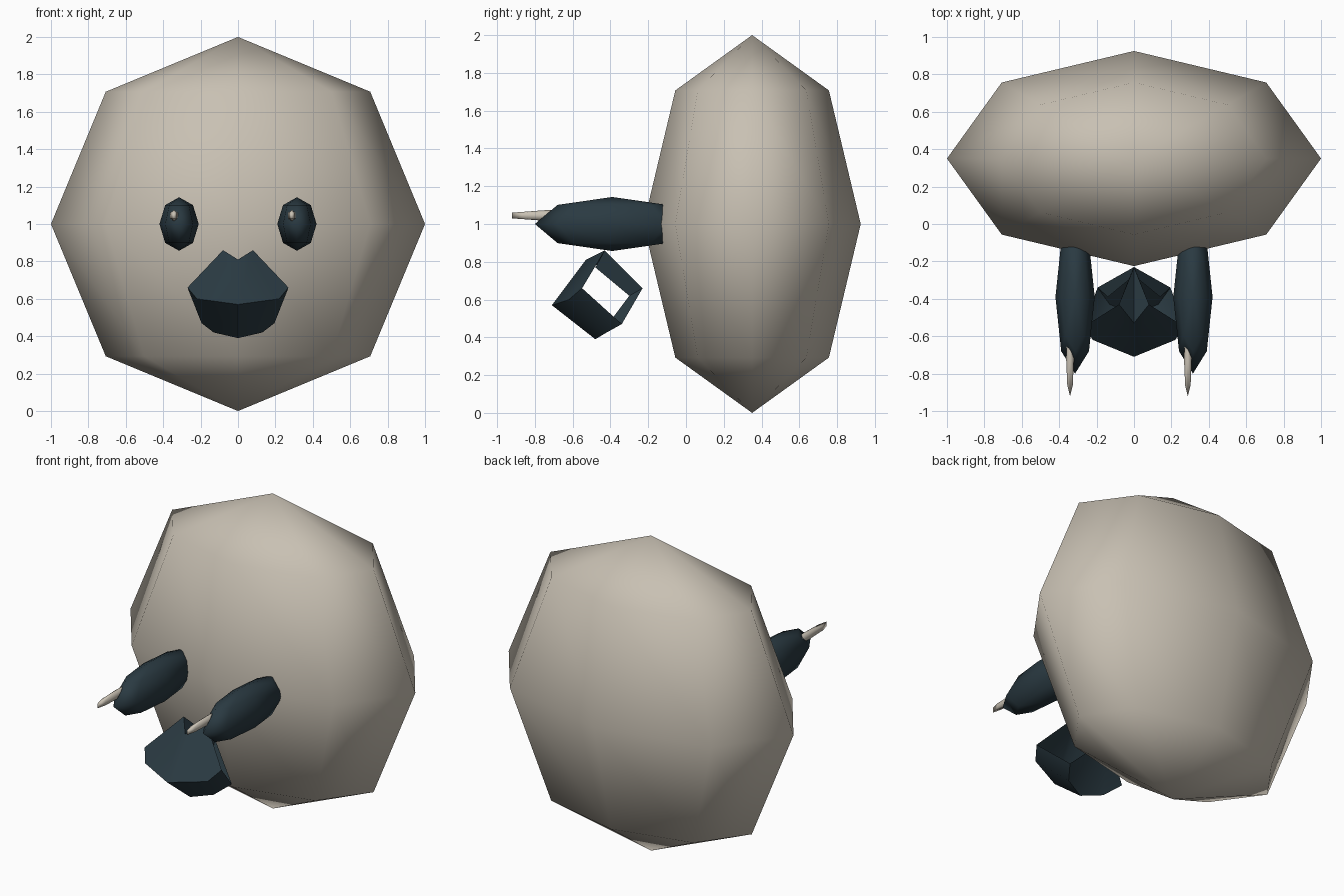
import bpy, bmesh, math

if "Cube" in bpy.data.objects:
    bpy.data.objects.remove(bpy.data.objects["Cube"])


def material(name, rgb):
    m = bpy.data.materials.new(name)
    m.diffuse_color = (*rgb, 1)
    m.use_nodes = True
    m.node_tree.nodes["Principled BSDF"].inputs["Base Color"].default_value = m.diffuse_color
    return m


cream = material("warm cream", (0.58, 0.53, 0.45))
dark = material("dark slate", (0.023, 0.042, 0.054))


def ellipsoid(name, loc, radii, mat, rings=4):
    """Coarse smooth-shaded ellipsoid."""
    bpy.ops.mesh.primitive_uv_sphere_add(segments=8, ring_count=rings, radius=1, location=loc)
    ob = bpy.context.object
    ob.name = name
    ob.scale = radii
    bpy.ops.object.transform_apply(location=False, rotation=False, scale=True)
    bpy.ops.object.shade_smooth()
    ob.data.materials.append(mat)
    return ob


# Flattened head
ellipsoid("head", (0, 0.35, 1), (1, 0.575, 1), cream)

# Long protruding eyes, each with a pale glint lifted to the same side
for side, label in ((-1, "left"), (1, "right")):
    x = 0.315 * side
    ellipsoid(label + "_eye", (x, -0.39, 1.0), (0.105, 0.41, 0.143), dark)
    ellipsoid(label + "_glint", (x - 0.027, -0.72, 1.045), (0.024, 0.232, 0.03), cream, rings=3)

# Hollow beak: one half plus its mirror, open at both sides
centre = {"A": (0, -0.71, 0.57), "B": (0, -0.53, 0.81),
          "C": (0, -0.23, 0.66), "D": (0, -0.48, 0.39)}
half = {"P": (0.27, -0.55, 0.66), "Q": (0.22, -0.62, 0.60),
        "R": (0.195, -0.34, 0.47), "S": (0.13, -0.43, 0.42),
        "T": (0.08, -0.43, 0.86),
        "E": (0.03, -0.30, 0.62), "F": (0.04, -0.48, 0.77), "G": (0.14, -0.39, 0.50)}
# front upper, front lower, lower bevel, top, back, then the inner rim
panels = ["ABTQ", "QTP", "AQSD", "QPRS", "BCT", "CDSR", "TCEF", "CRGE"]

bm = bmesh.new()
mid = {k: bm.verts.new(p) for k, p in centre.items()}
for side in (1, -1):
    v = dict(mid)
    v.update({k: bm.verts.new((x * side, y, z)) for k, (x, y, z) in half.items()})
    for panel in panels:
        bm.faces.new([v[k] for k in panel])
bmesh.ops.recalc_face_normals(bm, faces=bm.faces)
# keep the front of the beak facing outward
front = min(bm.faces, key=lambda f: f.calc_center_median().y)
if front.normal.y > 0:
    bmesh.ops.reverse_faces(bm, faces=bm.faces)
mesh = bpy.data.meshes.new("beak")
bm.to_mesh(mesh)
bm.free()
mesh.materials.append(dark)
beak = bpy.data.objects.new("beak", mesh)
bpy.context.collection.objects.link(beak)
bpy.ops.object.select_all(action="DESELECT")
beak.select_set(True)
bpy.context.view_layer.objects.active = beak
bpy.ops.object.shade_smooth_by_angle(angle=math.radians(40))
